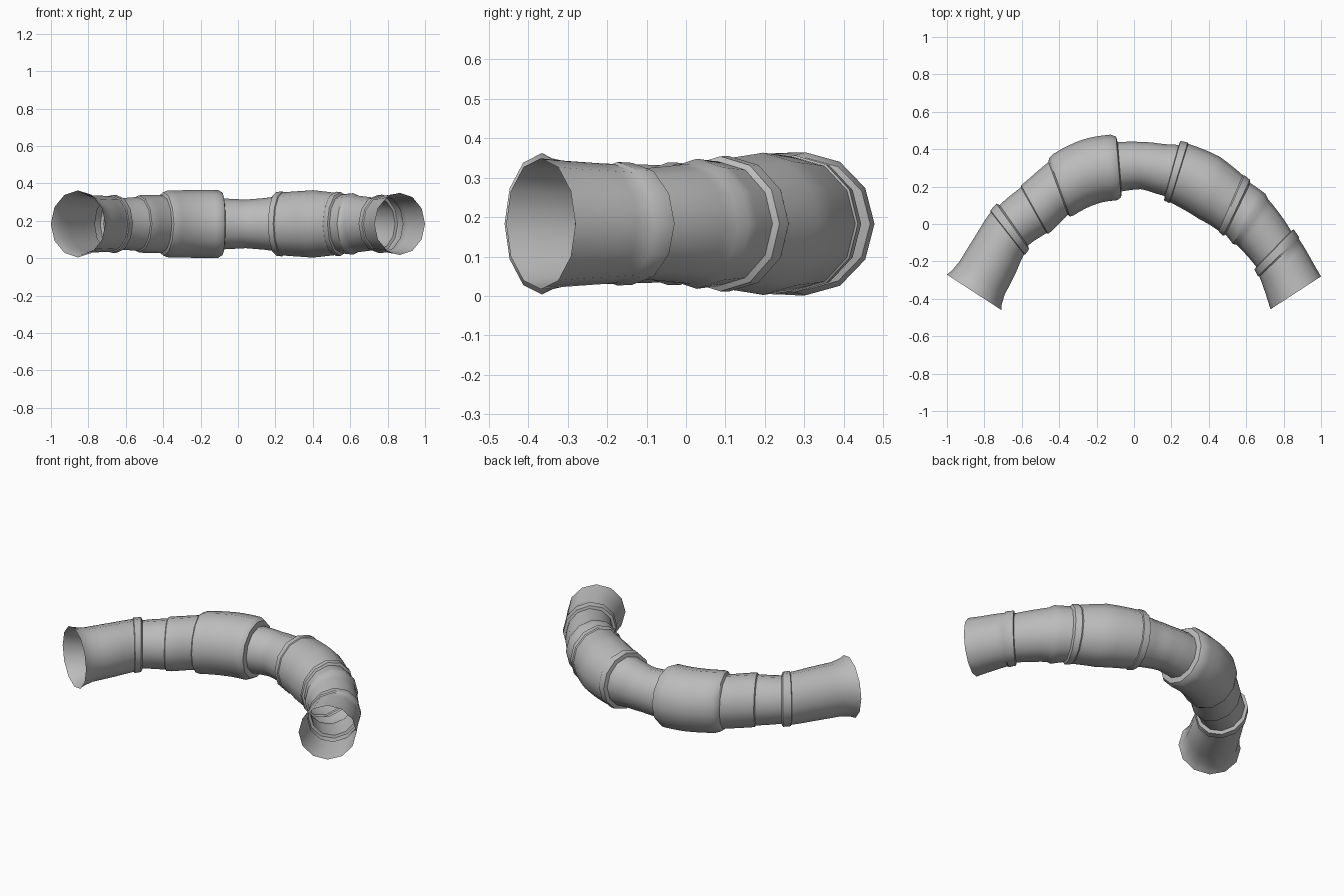
import bpy
import bmesh
import math
from mathutils import Vector

SIDES = 12
AXIS_HEIGHT = 0.183
HEIGHT_SCALE = 1.03
MAX_STEP = 0.25

default_cube = bpy.data.objects.get("Cube")
if default_cube:
    bpy.data.objects.remove(default_cube, do_unlink=True)

# Single metal colour
metal = bpy.data.materials.new("grey_metal")
metal.use_nodes = True
grey = (0.5, 0.5, 0.5, 1)
metal.diffuse_color = grey
metal.node_tree.nodes["Principled BSDF"].inputs["Base Color"].default_value = grey

# Centre line of the bent pipe: x, y and heading of the ring in degrees
path = [
    (-.855, -.365, 57), (-.75, -.18, 48), (-.655, -.02, 36),
    (-.515, .09, 28), (-.385, .205, 19), (-.235, .28, 12),
    (-.085, .305, 5), (.04, .312, -2), (.14, .295, -10),
    (.235, .275, -17), (.4, .195, -19), (.545, .09, -25),
    (.66, -.02, -38), (.77, -.17, -46), (.865, -.368, -57),
]


def path_at(t):
    """Smooth position and heading at path parameter t."""
    last = len(path) - 1
    i = min(int(t), last - 1)
    f = t - i
    p1, p2 = Vector(path[i]), Vector(path[i + 1])
    p0 = Vector(path[i - 1]) if i > 0 else 2 * p1 - p2
    p3 = Vector(path[i + 2]) if i + 2 <= last else 2 * p2 - p1
    tangent_1, tangent_2 = (p2 - p0) / 2, (p3 - p1) / 2
    ease = f * f * (3 - 2 * f)
    start_pull = f * (1 - f) ** 2
    end_pull = f * f * (f - 1)
    return p1.lerp(p2, ease) + tangent_1 * start_pull + tangent_2 * end_pull


def refine(profile):
    """Split long spans so that the tube bends smoothly."""
    result = [profile[0]]
    for (t0, r0), (t1, r1) in zip(profile, profile[1:]):
        count = max(1, math.ceil((t1 - t0) / MAX_STEP))
        for k in range(1, count + 1):
            f = k / count
            result.append((t0 + (t1 - t0) * f, r0 + (r1 - r0) * f))
    return result


def add_ring(bm, t, radius):
    x, y, heading = path_at(t)
    angle = math.radians(heading)
    across = Vector((-math.sin(angle), math.cos(angle), 0))
    up = Vector((0, 0, HEIGHT_SCALE))
    centre = Vector((x, y, AXIS_HEIGHT))
    ring = []
    for k in range(SIDES):
        turn = math.tau * k / SIDES
        offset = across * math.cos(turn) + up * math.sin(turn)
        ring.append(bm.verts.new(centre + offset * radius))
    return ring


def add_section(name, profile):
    """Loft an open tube section along the path."""
    bm = bmesh.new()
    rings = [add_ring(bm, t, radius) for t, radius in refine(profile)]
    for ring, following in zip(rings, rings[1:]):
        for k in range(SIDES):
            n = (k + 1) % SIDES
            bm.faces.new((ring[k], ring[n], following[n], following[k]))
    bmesh.ops.recalc_face_normals(bm, faces=bm.faces)
    # Open tubes need their normals to point away from the axis
    first = bm.faces[:][0]
    ring_centre = sum((v.co for v in rings[0]), Vector()) / SIDES
    if first.normal.dot(first.calc_center_median() - ring_centre) < 0:
        bmesh.ops.reverse_faces(bm, faces=bm.faces)
    mesh = bpy.data.meshes.new(name)
    bm.to_mesh(mesh)
    bm.free()
    mesh.materials.append(metal)
    section = bpy.data.objects.new(name, mesh)
    bpy.context.collection.objects.link(section)
    bpy.ops.object.select_all(action="DESELECT")
    section.select_set(True)
    bpy.context.view_layer.objects.active = section
    bpy.ops.object.shade_smooth_by_angle(angle=math.radians(35))


# Each section: path parameter and radius
sections = {
    "right_mouth": [(0, .174), (.12, .162), (.4, .15), (1.8, .144),
                    (1.82, .151), (2.05, .15), (2.1, .132)],
    "right_pipe": [(2.1, .132), (2.85, .14), (2.88, .148), (3.05, .15),
                   (3.85, .15)],
    "wide_sleeve": [(3.85, .15), (3.9, .165), (4.05, .173), (5, .176),
                    (5.85, .176), (6.02, .162), (6.06, .132)],
    "middle_pipe": [(6.06, .132), (7, .126), (8, .134), (8.7, .142)],
    "left_collar": [(8.7, .142), (8.73, .165), (9.02, .169), (9.05, .164)],
    "left_sleeve": [(9.05, .164), (10, .175), (10.8, .162), (10.84, .167),
                    (11.03, .166), (11.08, .153)],
    "left_pipe": [(11.08, .153), (11.6, .16), (11.75, .148), (12.78, .134)],
    "left_mouth": [(12.78, .134), (12.8, .15), (13.02, .152), (13.06, .146),
                   (13.7, .155), (14, .161)],
}
for section_name, section_profile in sections.items():
    add_section(section_name, section_profile)
